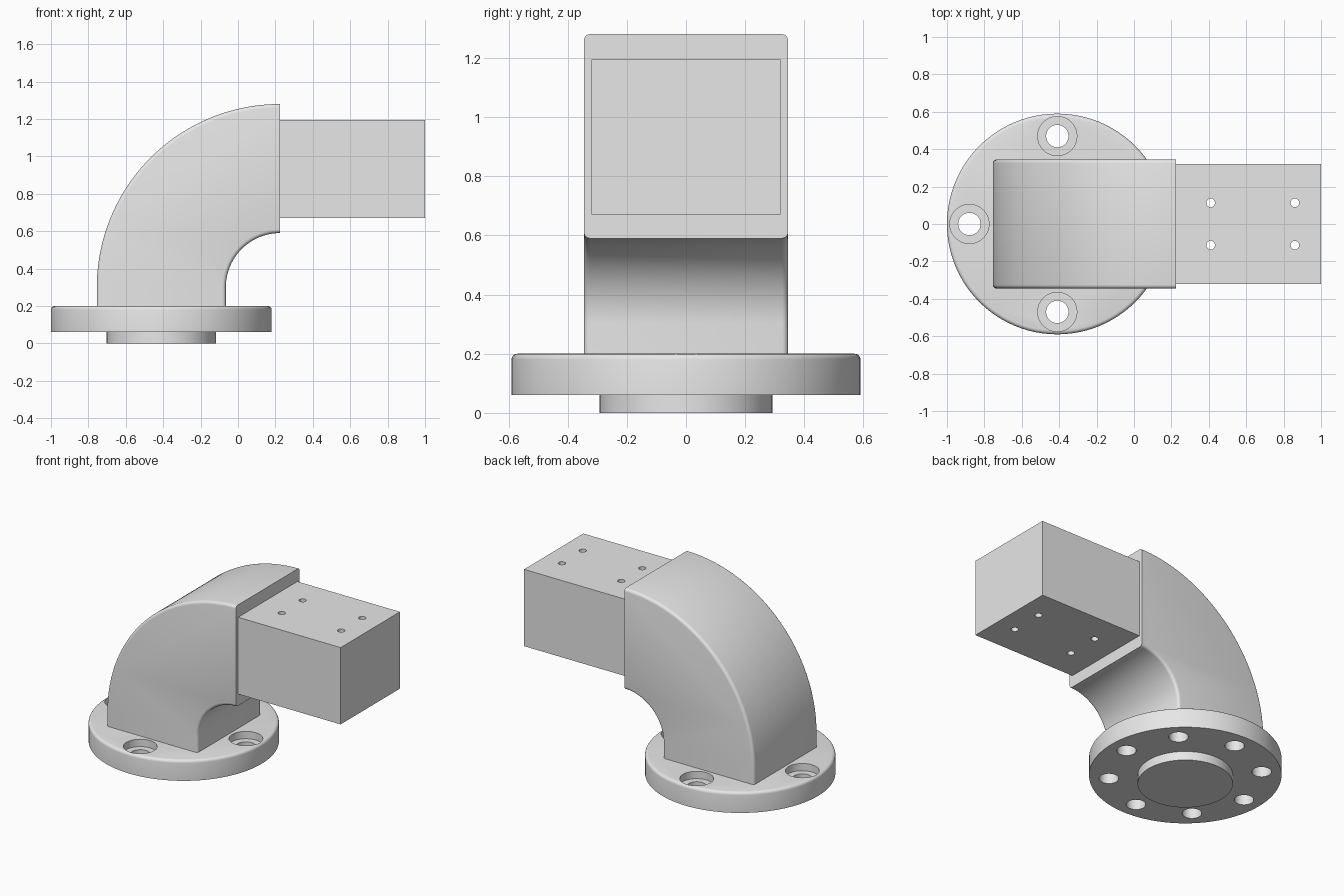
import bpy, bmesh
from math import sin, cos, pi, radians
from mathutils import Matrix

if "Cube" in bpy.data.objects:
    bpy.data.objects.remove(bpy.data.objects["Cube"])

GREY = (0.8, 0.8, 0.8, 1)
grey = bpy.data.materials.new("light_grey")
grey.use_nodes = True
grey.diffuse_color = GREY
grey.node_tree.nodes["Principled BSDF"].inputs["Base Color"].default_value = GREY

FLANGE_X = -0.41
FILLET = 0.02


def finish(bm, name):
    bmesh.ops.recalc_face_normals(bm, faces=bm.faces)
    mesh = bpy.data.meshes.new(name)
    bm.to_mesh(mesh)
    bm.free()
    mesh.materials.append(grey)
    ob = bpy.data.objects.new(name, mesh)
    bpy.context.collection.objects.link(ob)
    return ob


def add_cylinder(bm, x, y, z0, z1, r, segments=32):
    bmesh.ops.create_cone(bm, cap_ends=True, segments=segments, radius1=r, radius2=r,
                          depth=z1 - z0, matrix=Matrix.Translation((x, y, (z0 + z1) / 2)))


def activate(ob):
    bpy.ops.object.select_all(action="DESELECT")
    ob.select_set(True)
    bpy.context.view_layer.objects.active = ob


def drill(ob, spots, z0, z1, r):
    """Cut one cylinder per spot out of the object."""
    bm = bmesh.new()
    for x, y in spots:
        add_cylinder(bm, x, y, z0, z1, r)
    cutter = finish(bm, "drill_cutter")
    cutter.hide_render = True
    mod = ob.modifiers.new("drill", "BOOLEAN")
    mod.operation, mod.solver, mod.object = "DIFFERENCE", "EXACT", cutter
    activate(ob)
    bpy.ops.object.modifier_apply(modifier=mod.name)
    bpy.data.objects.remove(cutter)


def smooth(ob):
    activate(ob)
    bpy.ops.object.shade_smooth_by_angle(angle=radians(30))


def bolt_circle(start):
    return [(FLANGE_X + 0.47 * cos(start + i * pi / 2), 0.47 * sin(start + i * pi / 2))
            for i in range(4)]


# Flange disc with a rounded top rim
bm = bmesh.new()
add_cylinder(bm, FLANGE_X, 0, 0.06, 0.2, 0.59, 96)
rim = [e for e in bm.edges if all(v.co.z > 0.19 for v in e.verts)]
bmesh.ops.bevel(bm, geom=rim, offset=FILLET, segments=4, profile=0.5, affect="EDGES")
flange = finish(bm, "flange")

# Counterbored through holes, and blind holes between them
drill(flange, bolt_circle(0), 0, 0.3, 0.06)
drill(flange, bolt_circle(0), 0.15, 0.3, 0.105)
drill(flange, bolt_circle(pi / 4), 0, 0.16, 0.06)
smooth(flange)

# Locating boss under the flange
bm = bmesh.new()
add_cylinder(bm, FLANGE_X, 0, 0, 0.06, 0.292, 64)
smooth(finish(bm, "locating_boss"))

# Square elbow: side profile extruded across, long edges rounded
END_X, ARC_Z, STEPS = 0.225, 0.3, 40


def arc(r):
    return [(END_X - r * cos(i / STEPS * pi / 2), ARC_Z + r * sin(i / STEPS * pi / 2))
            for i in range(STEPS + 1)]


outer, inner = arc(0.98), arc(0.29)
profile = [(outer[0][0], 0.2)] + outer + inner[::-1] + [(inner[0][0], 0.2)]
bm = bmesh.new()
side = bm.faces.new([bm.verts.new((x, -0.345, z)) for x, z in profile])
new = bmesh.ops.extrude_face_region(bm, geom=[side])["geom"]
bmesh.ops.translate(bm, vec=(0, 0.69, 0),
                    verts=[v for v in new if isinstance(v, bmesh.types.BMVert)])
bmesh.ops.recalc_face_normals(bm, faces=bm.faces)


def runs_along_bend(e):
    a, b = (v.co for v in e.verts)
    at_end = (a.x > END_X - 0.001 and b.x > END_X - 0.001) or (a.z < 0.201 and b.z < 0.201)
    return abs(a.y - b.y) < 0.001 and not at_end


bmesh.ops.bevel(bm, geom=[e for e in bm.edges if runs_along_bend(e)],
                offset=FILLET, segments=4, profile=0.5, affect="EDGES")
smooth(finish(bm, "elbow"))

# Rectangular spigot with four vertical pin holes
bm = bmesh.new()
bmesh.ops.create_cube(bm, size=1)
bmesh.ops.scale(bm, vec=(1 - END_X, 0.64, 0.525), verts=bm.verts)
bmesh.ops.translate(bm, vec=((1 + END_X) / 2, 0, 0.9325), verts=bm.verts)
spigot = finish(bm, "spigot")
drill(spigot, [(x, y) for x in (0.41, 0.86) for y in (-0.113, 0.113)], 0.5, 1.4, 0.023)
smooth(spigot)
